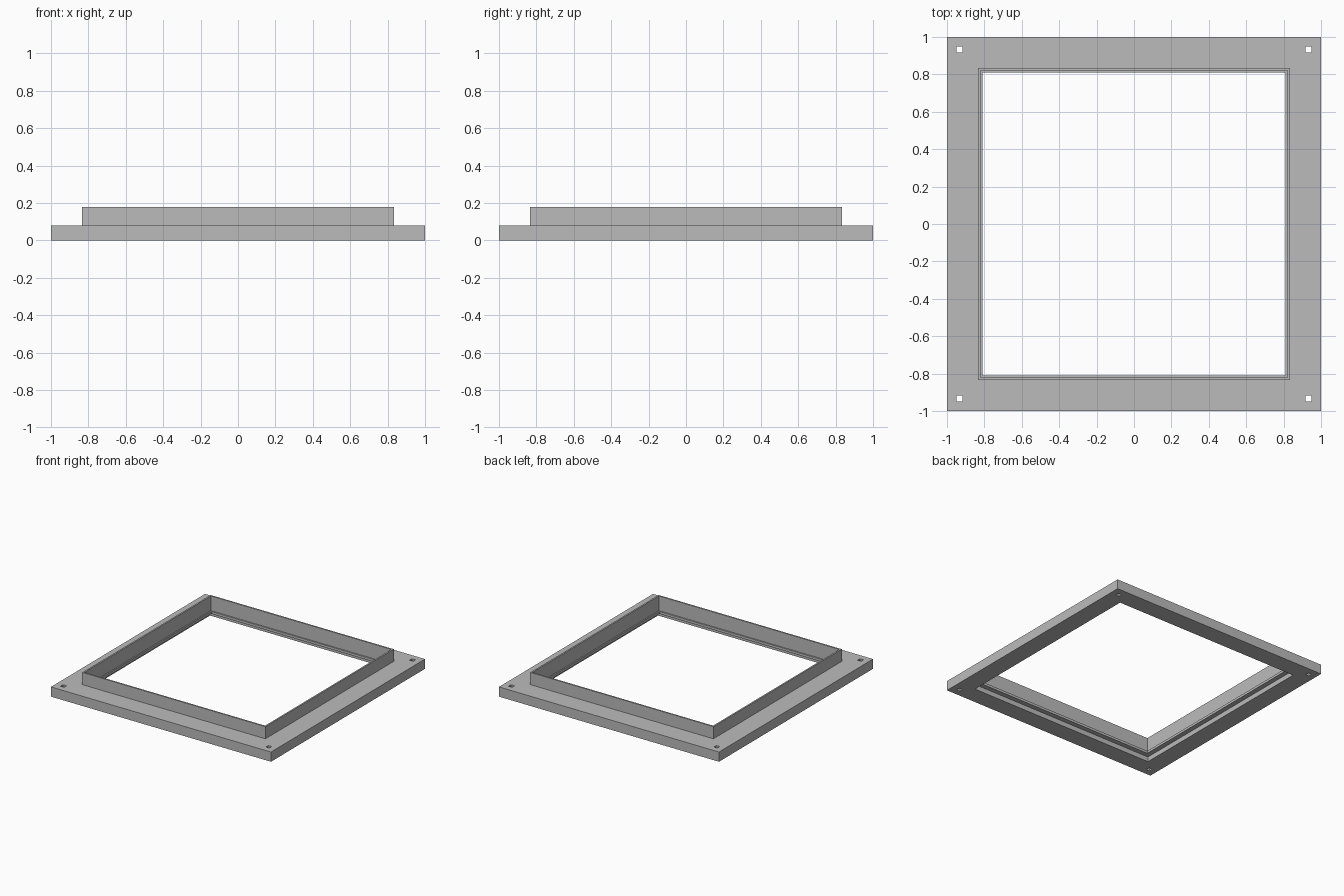
import bpy, bmesh

cube = bpy.data.objects.get("Cube")
if cube:
    bpy.data.objects.remove(cube, do_unlink=True)

grey = bpy.data.materials.new("plain grey")
grey.use_nodes = True
colour = (0.5, 0.5, 0.5, 1)
grey.diffuse_color = colour
grey.node_tree.nodes["Principled BSDF"].inputs["Base Color"].default_value = colour

CORNERS = [(-1, -1), (1, -1), (1, 1), (-1, 1)]


def add_object(name, bm):
    bmesh.ops.recalc_face_normals(bm, faces=bm.faces)
    mesh = bpy.data.meshes.new(name)
    bm.to_mesh(mesh)
    bm.free()
    mesh.materials.append(grey)
    obj = bpy.data.objects.new(name, mesh)
    bpy.context.collection.objects.link(obj)
    return obj


def square_sweep(name, profile):
    """Carry a closed (half width, height) profile around a square."""
    bm = bmesh.new()
    rings = [[bm.verts.new((sx * r, sy * r, z)) for r, z in profile]
             for sx, sy in CORNERS]
    n = len(profile)
    for i, ring in enumerate(rings):
        following = rings[(i + 1) % 4]
        for j in range(n):
            k = (j + 1) % n
            bm.faces.new((ring[j], following[j], following[k], ring[k]))
    return add_object(name, bm)


# Flange, upright collar, thin inner lip and the rebate underneath
frame = square_sweep("flanged_frame", [
    (1.0, 0), (1.0, 0.08),
    (0.833, 0.08), (0.833, 0.18),
    (0.82, 0.18), (0.82, 0.06),
    (0.81, 0.06), (0.81, 0.04),
    (0.85, 0.04), (0.85, 0),
])

# Square screw holes through the flange corners
bm = bmesh.new()
for sx, sy in CORNERS:
    hole = bmesh.ops.create_cube(bm, size=1)["verts"]
    bmesh.ops.scale(bm, vec=(0.032, 0.032, 0.3), verts=hole)
    bmesh.ops.translate(bm, vec=(sx * 0.933, sy * 0.933, 0.04), verts=hole)
cutter = add_object("hole_cutter", bm)
cutter.hide_render = True

cut = frame.modifiers.new("screw_holes", "BOOLEAN")
cut.operation = "DIFFERENCE"
cut.solver = "EXACT"
cut.object = cutter
bpy.context.view_layer.objects.active = frame
bpy.ops.object.modifier_apply(modifier=cut.name)
bpy.data.objects.remove(cutter, do_unlink=True)
